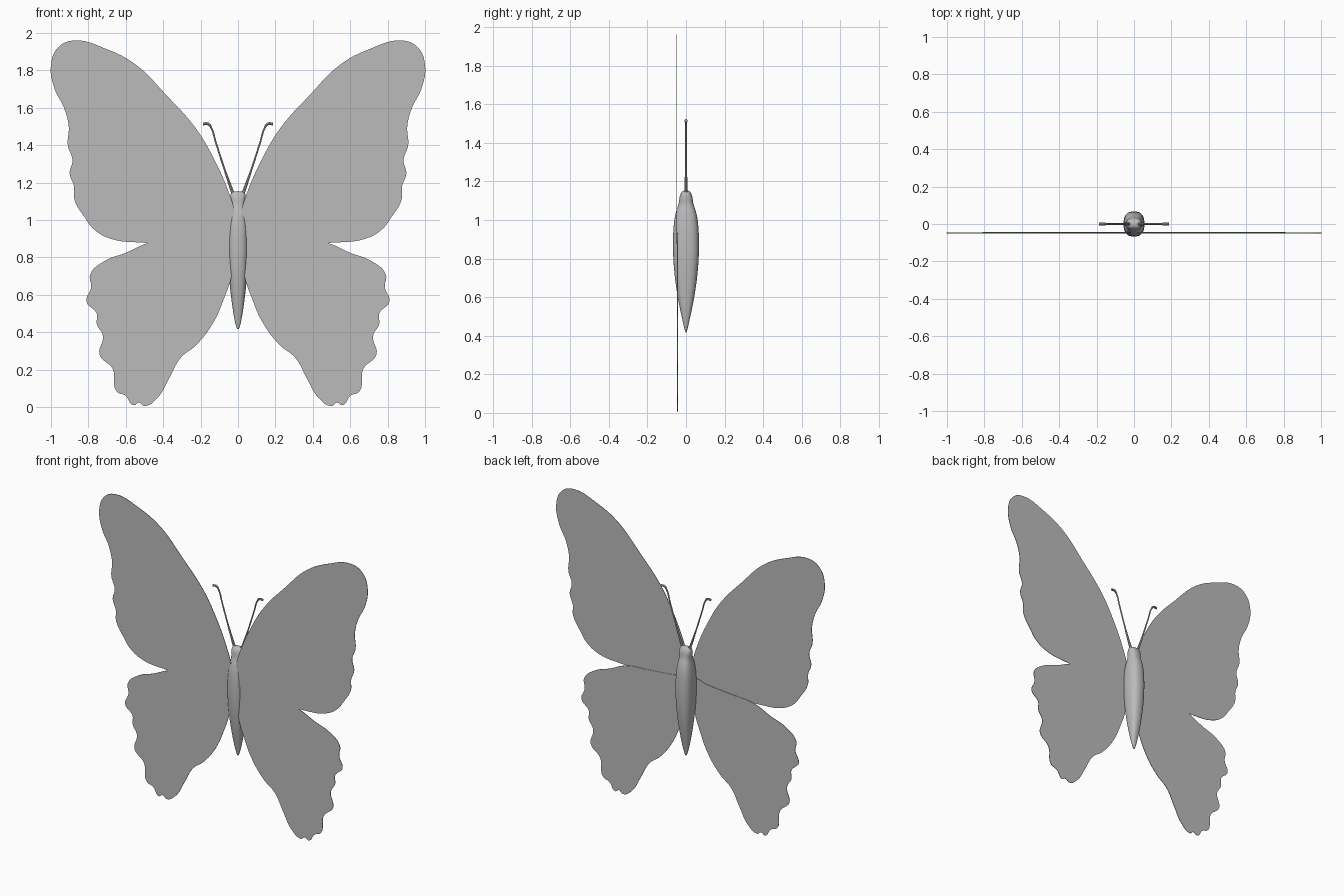
import bpy, bmesh, math
from mathutils import Vector

default_cube = bpy.data.objects.get("Cube")
if default_cube:
    bpy.data.objects.remove(default_cube, do_unlink=True)


def make_material(name, rgb):
    material = bpy.data.materials.new(name)
    material.use_nodes = True
    material.diffuse_color = (*rgb, 1)
    shader = material.node_tree.nodes["Principled BSDF"]
    shader.inputs["Base Color"].default_value = (*rgb, 1)
    return material


grey = make_material("plain grey", (0.5, 0.5, 0.5))


def curve_to_mirrored_mesh(obj):
    """Turn a curve for the left side into a mesh and mirror it to the right."""
    bpy.ops.object.select_all(action="DESELECT")
    obj.select_set(True)
    bpy.context.view_layer.objects.active = obj
    bpy.ops.object.convert(target="MESH")
    obj = bpy.context.object
    bpy.ops.object.transform_apply(location=True, rotation=True, scale=True)
    mesh = bmesh.new()
    mesh.from_mesh(obj.data)
    bmesh.ops.remove_doubles(mesh, verts=mesh.verts, dist=0.00001)
    bmesh.ops.recalc_face_normals(mesh, faces=mesh.faces)
    mesh.to_mesh(obj.data)
    mesh.free()
    bpy.ops.object.shade_smooth_by_angle(angle=math.radians(40))
    mirror = obj.modifiers.new("both sides", "MIRROR")
    mirror.use_axis[0] = True
    mirror.use_mirror_merge = False
    return obj


def make_curve(name, points, dimensions, closed):
    curve = bpy.data.curves.new(name, "CURVE")
    curve.dimensions = dimensions
    curve.resolution_u = 6
    spline = curve.splines.new("BEZIER")
    spline.bezier_points.add(len(points) - 1)
    for knot, (x, z) in zip(spline.bezier_points, points):
        knot.co = (x, z, 0)
        knot.handle_left_type = knot.handle_right_type = "AUTO"
    spline.use_cyclic_u = closed
    curve.materials.append(grey)
    obj = bpy.data.objects.new(name, curve)
    obj.rotation_euler.x = math.pi / 2
    bpy.context.collection.objects.link(obj)
    return obj


def make_wings(name, outline, y):
    obj = make_curve(name, outline, "2D", True)
    obj.data.fill_mode = "BOTH"
    obj.data.extrude = 0.0015
    obj.location.y = y
    return curve_to_mirrored_mesh(obj)


# Upper wings: leading edge, rounded tip, wavy outer edge, trailing edge
make_wings("fore_wings", [
    (.02, 1.05), (.05, 1.15), (.13, 1.33), (.225, 1.49), (.385, 1.67),
    (.545, 1.83), (.705, 1.915), (.88, 1.96), (.96, 1.925), (1, 1.83),
    (.98, 1.7), (.93, 1.6), (.905, 1.5), (.91, 1.4), (.885, 1.32),
    (.9, 1.25), (.877, 1.18), (.875, 1.11), (.82, 1.015), (.77, .95),
    (.68, .9), (.52, .88), (.28, .88), (.13, .897), (.02, .93),
], -.048)

# Lower wings: scalloped outer edge running down to a blunt tail
make_wings("hind_wings", [
    (.02, .92), (.13, .91), (.3, .895), (.48, .877), (.6, .825),
    (.715, .78), (.79, .71), (.785, .64), (.81, .565), (.755, .5),
    (.755, .445), (.722, .38), (.74, .28), (.67, .205), (.65, .085),
    (.6, .06), (.56, .01), (.53, .024), (.5, .006), (.43, .05),
    (.37, .15), (.305, .265), (.225, .33), (.13, .455), (.075, .58),
    (.035, .7),
], -.044)

# Body: squarish oval rings as (height, half width, half depth)
body_rings = [
    (1.155, .034, .016), (1.135, .042, .03), (1.11, .043, .036),
    (1.08, .038, .038), (1.05, .046, .053), (.98, .056, .066),
    (.88, .058, .07), (.78, .056, .067), (.68, .048, .057),
    (.58, .037, .041), (.49, .024, .021), (.435, .012, .008),
    (.415, .004, .003),
]
sides = 16


def squarish(value):
    return math.copysign(abs(value) ** .8, value)


mesh = bmesh.new()
rings = []
for z, width, depth in body_rings:
    angles = [math.tau * i / sides for i in range(sides)]
    rings.append([mesh.verts.new((width * squarish(math.cos(a)),
                                  depth * squarish(math.sin(a)), z))
                  for a in angles])
for upper, lower in zip(rings, rings[1:]):
    for i in range(sides):
        j = (i + 1) % sides
        mesh.faces.new((upper[i], lower[i], lower[j], upper[j]))
mesh.faces.new(rings[0])
mesh.faces.new(reversed(rings[-1]))
bmesh.ops.recalc_face_normals(mesh, faces=mesh.faces)
for face in mesh.faces:
    face.smooth = True
body_data = bpy.data.meshes.new("body")
mesh.to_mesh(body_data)
mesh.free()
body_data.materials.append(grey)
body = bpy.data.objects.new("body", body_data)
bpy.context.collection.objects.link(body)
smooth = body.modifiers.new("smooth", "SUBSURF")
smooth.levels = smooth.render_levels = 2

# Antennae: thin stalks with a hooked, thicker tip
antennae = make_curve("antennae", [
    (.022, 1.13), (.035, 1.165), (.075, 1.28), (.12, 1.42),
    (.144, 1.495), (.16, 1.514), (.186, 1.514),
], "3D", False)
antennae.data.bevel_depth = .005
antennae.data.bevel_resolution = 2
antennae.data.use_fill_caps = True
knots = antennae.data.splines[0].bezier_points
for knot, radius in zip(knots, (2, 1.6, 1, .9, 1, 1.5, 1.5)):
    knot.radius = radius
curve_to_mirrored_mesh(antennae)
